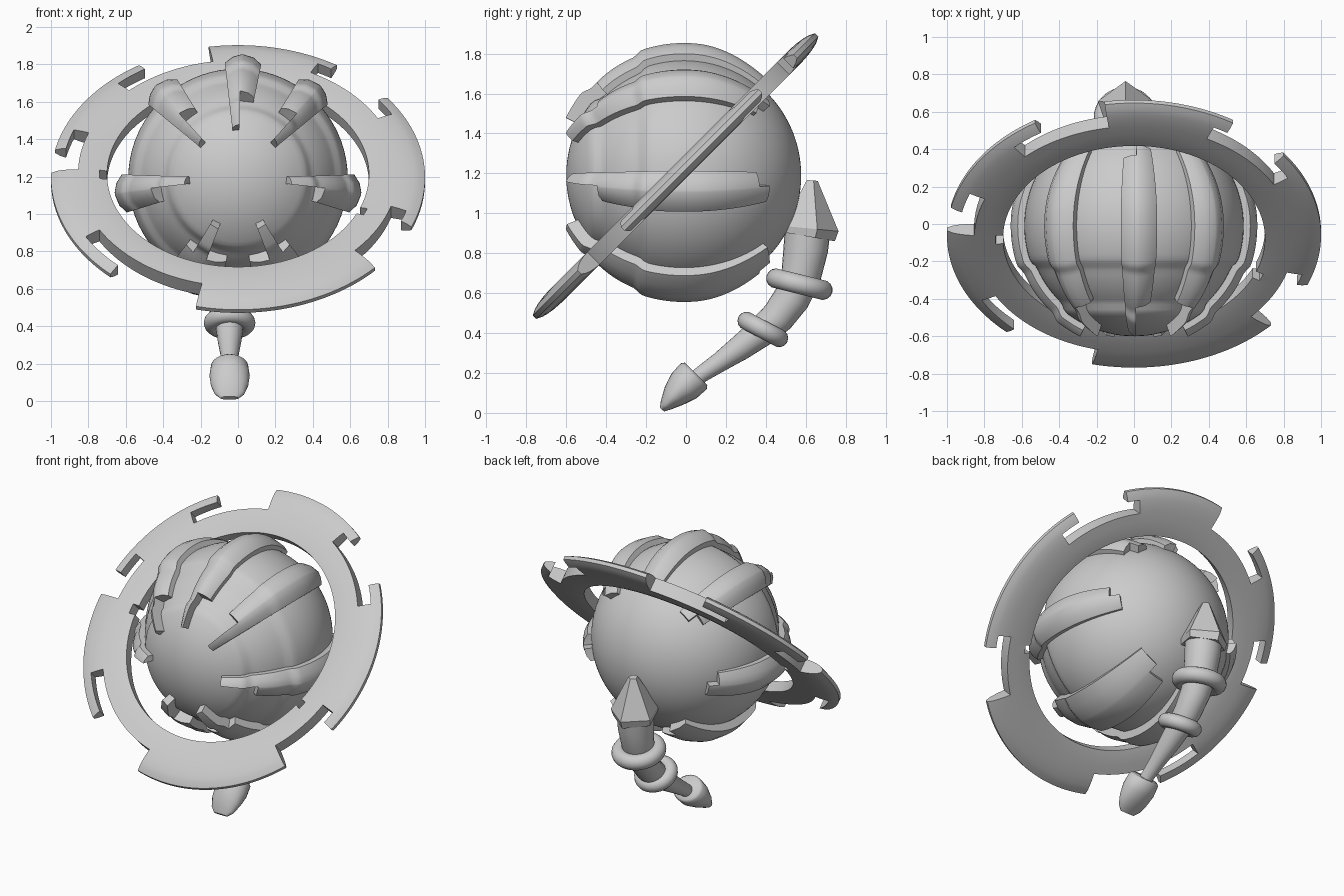
import bpy, bmesh
from math import sin, cos, radians, pi
from mathutils import Vector, Matrix

if "Cube" in bpy.data.objects:
    bpy.data.objects.remove(bpy.data.objects["Cube"])

CENTRE = Vector((0, -0.01, 1.19))


def finish(name, bm, angle=30):
    bmesh.ops.recalc_face_normals(bm, faces=bm.faces[:])
    me = bpy.data.meshes.new(name)
    bm.to_mesh(me)
    bm.free()
    ob = bpy.data.objects.new(name, me)
    bpy.context.collection.objects.link(ob)
    bpy.ops.object.select_all(action='DESELECT')
    ob.select_set(True)
    bpy.context.view_layer.objects.active = ob
    bpy.ops.object.shade_smooth_by_angle(angle=radians(angle))
    return ob


def slab(name, us, vs, filled, surf, wrap=False):
    """Solid plate from the filled cells of a (u, v) grid mapped by surf(u, v, side)."""
    bm = bmesh.new()
    nu, nv = len(us) - 1, len(vs) - 1
    cache = {}

    def vert(i, j, s):
        if wrap:
            i %= nu
        if (i, j, s) not in cache:
            cache[i, j, s] = bm.verts.new(surf(us[i], vs[j], s))
        return cache[i, j, s]

    def on(i, j):
        if wrap:
            i %= nu
        if not (0 <= i < nu and 0 <= j < nv):
            return False
        return filled((us[i] + us[i + 1]) / 2, (vs[j] + vs[j + 1]) / 2)

    for i in range(nu):
        for j in range(nv):
            if not on(i, j):
                continue
            c = [(i, j), (i + 1, j), (i + 1, j + 1), (i, j + 1)]
            for s in (0, 1):
                bm.faces.new([vert(*p, s) for p in c])
            for k, (di, dj) in enumerate([(0, -1), (1, 0), (0, 1), (-1, 0)]):
                if not on(i + di, j + dj):
                    a, b = c[k], c[(k + 1) % 4]
                    bm.faces.new([vert(*a, 0), vert(*b, 0), vert(*b, 1), vert(*a, 1)])
    return finish(name, bm)


def tube(name, pts, sides=24, angle=35, phase=0.0, x=-0.045):
    """Section swept along (y, z, radius[, x radius]) points in the side plane."""
    bm = bmesh.new()
    rings = []
    P = [Vector((x, p[0], p[1])) for p in pts]
    for k, p in enumerate(P):
        t = (P[min(k + 1, len(P) - 1)] - P[max(k - 1, 0)]).normalized()
        n = Vector((0, -t.z, t.y)) * pts[k][2]
        w = Vector((pts[k][-1], 0, 0))
        rings.append([bm.verts.new(p + w * cos(2 * pi * a / sides + phase) + n * sin(2 * pi * a / sides + phase))
                      for a in range(sides)])
    for r0, r1 in zip(rings, rings[1:]):
        for a in range(sides):
            b = (a + 1) % sides
            bm.faces.new((r0[a], r0[b], r1[b], r1[a]))
    bm.faces.new(rings[0])
    bm.faces.new(rings[-1])
    return finish(name, bm, angle)


def step(a, b, x):
    t = max(0, min(1, (x - a) / (b - a)))
    return t * t * (3 - 2 * t)


def body_radius(phi):
    """Globe radius by angle (degrees) from the front pole, with two shallow steps."""
    return 0.59 - 0.024 * step(38, 44, phi) + 0.021 * step(66, 72, phi)


def on_globe(phi, ang, r):
    p, a = radians(phi), radians(ang)
    return CENTRE + r * Vector((sin(p) * cos(a), -cos(p), sin(p) * sin(a)))


# Globe
bm = bmesh.new()
bmesh.ops.create_uvsphere(bm, u_segments=72, v_segments=72, radius=1)
bmesh.ops.rotate(bm, verts=bm.verts, matrix=Matrix.Rotation(radians(90), 3, 'X'))
for v in bm.verts:
    phi = Vector((0, -1, 0)).angle(v.co) * 180 / pi
    v.co = CENTRE + v.co * body_radius(phi)
finish("globe", bm, 60)

# Raised straps: finger at the front and back ends, crowned across the width
PHIS = [26 + 1.5 * k for k in range(72)]


def strap(name, mid, side, half, front=(0.12, 1), edge=0.035):
    vs = [mid + half * f * side for f in (-1, -0.55, 0, 0.12, 0.55, 1)]

    def filled(phi, a):
        w = (a - mid) * side / half
        if phi < 47:
            return front[0] < w < front[1]
        if phi > 127:
            return w < 0.12
        return True

    def surf(phi, a, s):
        w = abs(a - mid) / half
        lift = 0.077 - (0.077 - edge) * w * w
        lift *= 1 - 0.35 * step(95, 133, phi) - 0.1 * step(60, 30, phi)
        return on_globe(phi, a, body_radius(phi) + (lift if s else -0.03))
    slab(name, PHIS, vs, filled, surf)


strap("strap_top", 87.5, 1, 9)
for n, mid, side, half, front, edge in (("upper", 49, -1, 9.5, (0.12, 1), 0.035),
                                        ("side", -7.5, 1, 9.5, (0.12, 1), 0.035),
                                        ("lower", -67, -1, 15, (-0.55, 0.12), 0.05)):
    strap("strap_%s_right" % n, mid, side, half, front, edge)
    strap("strap_%s_left" % n, 180 - mid, -side, half, front, edge)

# Tilted ring: full plates and thin outer fingers, as degree ranges
PLATES = [(63, 99), (133, 159), (178, 210), (257, 317), (343, 389)]
FINGERS = [(58, 63), (122, 133), (159, 168), (210, 227), (338, 343), (389, 397)]
RADII = [0.70, 0.74, 0.80, 0.855, 0.90, 0.94, 0.97, 1.0]
HALF = dict(zip(RADII, [0.036, 0.042, 0.044, 0.044, 0.041, 0.035, 0.027, 0.012]))
TILT = Matrix.Rotation(radians(45), 3, 'X')
RING_C = Vector((0, -0.052, 1.187))


def inside(a, spans):
    return any(s <= a <= e or s <= a + 360 <= e for s, e in spans)


def ring_cell(a, r):
    if r < 0.74:   # small inner steps
        return not inside(a, [(178, 183), (335, 339)])
    return r < 0.855 or inside(a, PLATES) or (r > 0.94 and inside(a, FINGERS))


def ring_surf(a, r, s):
    t = radians(a)
    return RING_C + TILT @ Vector((r * cos(t), r * sin(t), HALF[r] * (1 if s else -1)))


slab("tilted_ring", list(range(361)), RADII, ring_cell, ring_surf, wrap=True)

# Curved arm behind the globe
tube("arm", [(0.612, 0.95, 0.115), (0.60, 0.82, 0.112), (0.575, 0.68, 0.10), (0.53, 0.575, 0.092),
             (0.46, 0.48, 0.085), (0.37, 0.40, 0.075), (0.27, 0.325, 0.064), (0.17, 0.255, 0.05),
             (0.08, 0.195, 0.042), (0.03, 0.155, 0.04)])
# Faceted cap and broad, blunt foot
tube("arm_cap", [(0.63, 1.165, 0.03), (0.61, 0.925, 0.155), (0.603, 0.885, 0.145)],
     sides=5, angle=15, phase=pi / 2)
tube("arm_foot", [(0.05, 0.195, 0.08, 0.085), (0.04, 0.185, 0.092, 0.1), (-0.01, 0.135, 0.088, 0.108),
                  (-0.06, 0.085, 0.064, 0.1), (-0.1, 0.04, 0.034, 0.08), (-0.12, 0.016, 0.014, 0.05)], angle=50)

# Collars on the arm
for name, y, z, major, minor, tilt in (("upper_collar", 0.568, 0.645, 0.12, 0.05, -14),
                                       ("lower_collar", 0.385, 0.418, 0.092, 0.046, -28)):
    bpy.ops.mesh.primitive_torus_add(major_segments=36, minor_segments=14, major_radius=major,
                                     minor_radius=minor, location=(-0.045, y, z),
                                     rotation=(radians(tilt), 0, 0))
    bpy.context.object.name = name
    bpy.ops.object.shade_smooth_by_angle(angle=radians(60))
